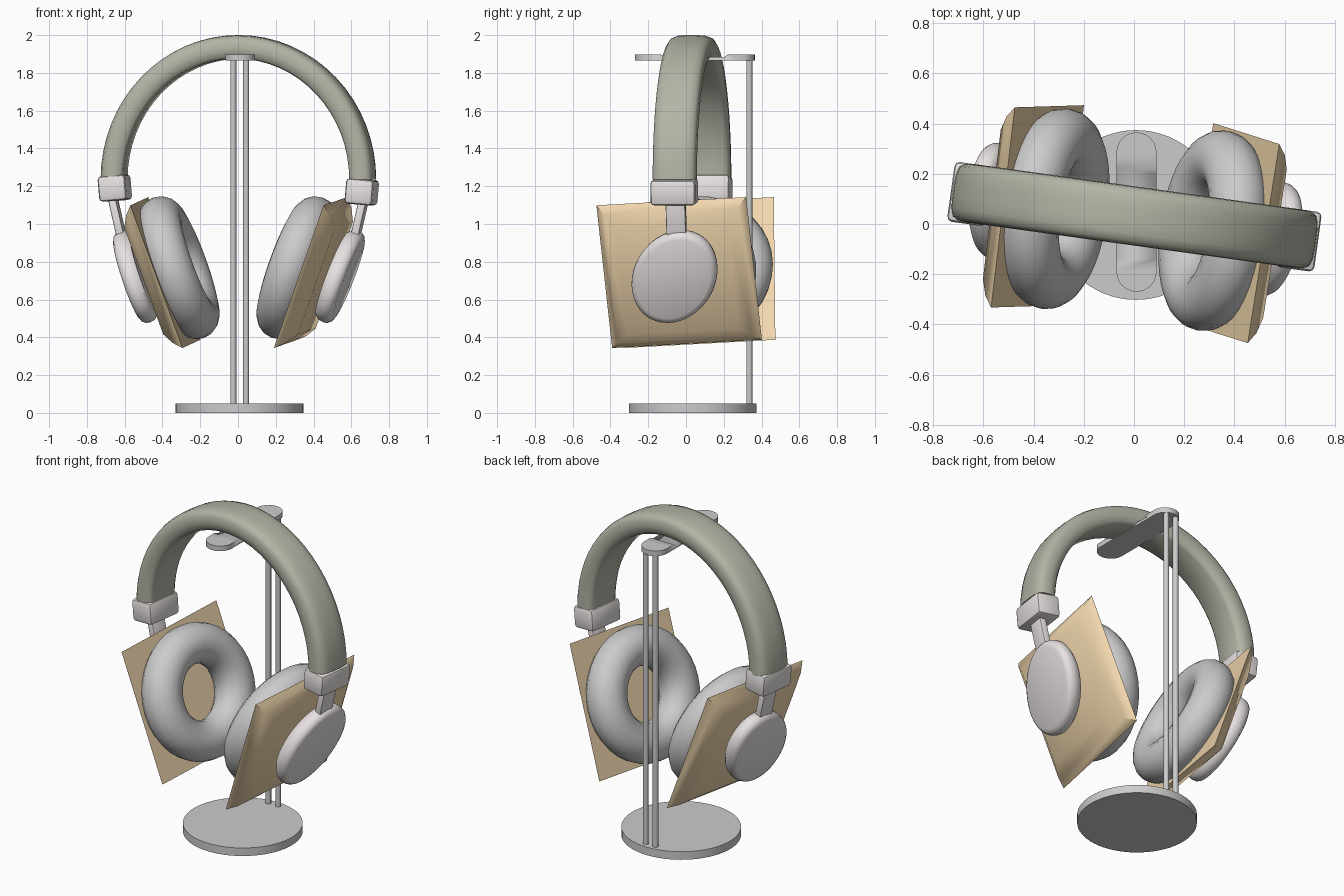
import bpy, bmesh
from math import radians, sin, cos, pi
from mathutils import Matrix

if "Cube" in bpy.data.objects:
    bpy.data.objects.remove(bpy.data.objects["Cube"])

T = Matrix.Translation
YAW = T((0, 0.017, 0)) @ Matrix.Rotation(radians(-7.9), 4, 'Z')   # headset twist on stand
MIRROR = Matrix.Diagonal((-1, 1, 1, 1))
CUP = (T((0.388, 0, 0.743)) @ Matrix.Rotation(radians(19.8), 4, 'Y')
       @ Matrix.Rotation(radians(3.3), 4, 'X'))                    # local x points outward


def material(name, color):
    m = bpy.data.materials.new(name)
    m.diffuse_color = (*color, 1)
    m.use_nodes = True
    m.node_tree.nodes["Principled BSDF"].inputs["Base Color"].default_value = m.diffuse_color
    return m


OLIVE = material("olive_fabric", (0.45, 0.46, 0.38))
GOLD = material("tan_shell", (0.88, 0.68, 0.42))
PALE = material("pale_plastic", (0.80, 0.75, 0.75))


def finish(name, bm, matrix=Matrix(), mat=None, angle=40):
    bm.transform(matrix)
    bmesh.ops.recalc_face_normals(bm, faces=bm.faces)
    me = bpy.data.meshes.new(name)
    bm.to_mesh(me)
    bm.free()
    ob = bpy.data.objects.new(name, me)
    bpy.context.collection.objects.link(ob)
    if mat:
        me.materials.append(mat)
    bpy.ops.object.select_all(action='DESELECT')
    ob.select_set(True)
    bpy.context.view_layer.objects.active = ob
    bpy.ops.object.shade_smooth_by_angle(angle=radians(angle))
    return ob


def box(size, bevel=0.0, segs=2):
    bm = bmesh.new()
    bmesh.ops.create_cube(bm, size=1)
    bm.transform(Matrix.Diagonal((*size, 1)))
    if bevel:
        bmesh.ops.bevel(bm, geom=bm.edges[:], offset=bevel, segments=segs,
                        profile=0.5, affect='EDGES')
    return bm


def cylinder(r, h, n=48):
    bm = bmesh.new()
    bmesh.ops.create_cone(bm, cap_ends=True, segments=n, radius1=r, radius2=r, depth=h)
    return bm


def prism(points, offset):
    bm = bmesh.new()
    f = bm.faces.new([bm.verts.new(p) for p in points])
    ext = bmesh.ops.extrude_face_region(bm, geom=[f])
    bmesh.ops.translate(bm, vec=offset,
                        verts=[v for v in ext['geom'] if isinstance(v, bmesh.types.BMVert)])
    # keep the starting cap so the prism is closed
    bmesh.ops.holes_fill(bm, edges=[e for e in bm.edges if e.is_boundary])
    return bm


def lofted(rings, closed=False):
    """Skin closed rings of points; cap the ends unless the loft is closed."""
    bm = bmesh.new()
    vs = [[bm.verts.new(p) for p in ring] for ring in rings]
    n = len(vs[0])
    for i in range(len(vs) if closed else len(vs) - 1):
        a, b = vs[i], vs[(i + 1) % len(vs)]
        for j in range(n):
            bm.faces.new((a[j], a[(j + 1) % n], b[(j + 1) % n], b[j]))
    if not closed:
        bm.faces.new(vs[0])
        bm.faces.new(vs[-1])
    return bm


# Stand: base disc and twin posts
finish("stand_base", cylinder(0.338, 0.05, 64), T((0.008, 0.036, 0.025)))
for side, x in (("left", -0.025), ("right", 0.043)):
    finish(f"stand_post_{side}", cylinder(0.016, 1.87, 20), T((x, 0.335, 0.935)))

# Stand: rounded arm with a shallow saddle cut for the headband
arm = []
for yc, start in ((0.285, 0), (-0.19, pi)):
    arm += [(0.01 + 0.08 * cos(start + k * pi / 12), yc + 0.08 * sin(start + k * pi / 12), 1.865)
            for k in range(13)]
arm_ob = finish("stand_arm", prism(arm, (0, 0, 0.032)), angle=20)
cut = prism([(-0.2, -0.18, 1.91), (-0.2, 0.24, 1.91), (-0.2, 0.2, 1.883), (-0.2, -0.09, 1.883)],
            (0.4, 0, 0))
cutter = finish("arm_cutter", cut)
cutter.hide_render = True
cutter.hide_set(True)
mod = arm_ob.modifiers.new("saddle", 'BOOLEAN')
mod.operation = 'DIFFERENCE'
mod.object = cutter

# Headband: padded section swept round a half circle
half = [(0.0, 0.09), (0.012, 0.108), (0.05, 0.117), (0.09, 0.114), (0.112, 0.1), (0.122, 0.07),
        (0.125, 0.03)]
section = half + [(r, -y) for r, y in reversed(half)]
rings = []
for k in range(33):
    a = pi * k / 32
    rings.append([((0.605 + r) * cos(a), 0.015 + y, 1.235 + (0.64 + r) * sin(a)) for r, y in section])
finish("headband", lofted(rings), YAW, OLIVE, 50)

# Ear pieces, built on the right and mirrored to the left
for side, flip, dz in (("right", Matrix(), -0.01), ("left", MIRROR, 0.01)):
    base = YAW @ flip
    cup = base @ CUP

    # Clamp on the headband end
    finish(f"clamp_{side}", box((0.148, 0.24, 0.135), 0.02),
           base @ T((0.66, 0.012, 1.18 + dz)) @ Matrix.Rotation(radians(5), 4, 'Y'), PALE)

    # Stem leading down to the disc
    stem = box((0.042, 0.105, 0.30), 0.008)
    finish(f"stem_{side}", stem,
           base @ T((0.645, 0.02, 1.02)) @ Matrix.Rotation(radians(13), 4, 'Y'), PALE)

    # Oval outer disc with rounded rim
    prof = [(-0.04, 0.90), (-0.015, 0.985), (0.01, 1.0), (0.03, 0.985), (0.046, 0.94), (0.055, 0.86)]
    disc = lofted([[(d, 0.215 * s * cos(t * pi / 20), 0.272 * s * sin(t * pi / 20))
                    for t in range(40)] for d, s in prof])
    finish(f"outer_disc_{side}", disc,
           cup @ T((0.15, 0, 0.035)) @ Matrix.Rotation(radians(-35), 4, 'X'), PALE, 50)

    # Square shell plate tapering outwards
    quad = ((-1, -1), (1, -1), (1, 1), (-1, 1))
    shell = lofted([[(d, y * h, z * h) for y, z in quad]
                    for d, h in ((0.0, 0.402), (0.045, 0.36), (0.085, 0.3))])
    finish(f"shell_{side}", shell, cup, GOLD, 60)

    # Ring cushion
    ring = lofted([[(0.116 * sin(p * pi / 8), (0.285 + 0.118 * cos(p * pi / 8)) * cos(t * pi / 18),
                     (0.278 + 0.118 * cos(p * pi / 8)) * sin(t * pi / 18)) for p in range(16)]
                   for t in range(36)], closed=True)
    finish(f"cushion_{side}", ring, cup @ T((-0.075, 0, 0)), None, 80)
